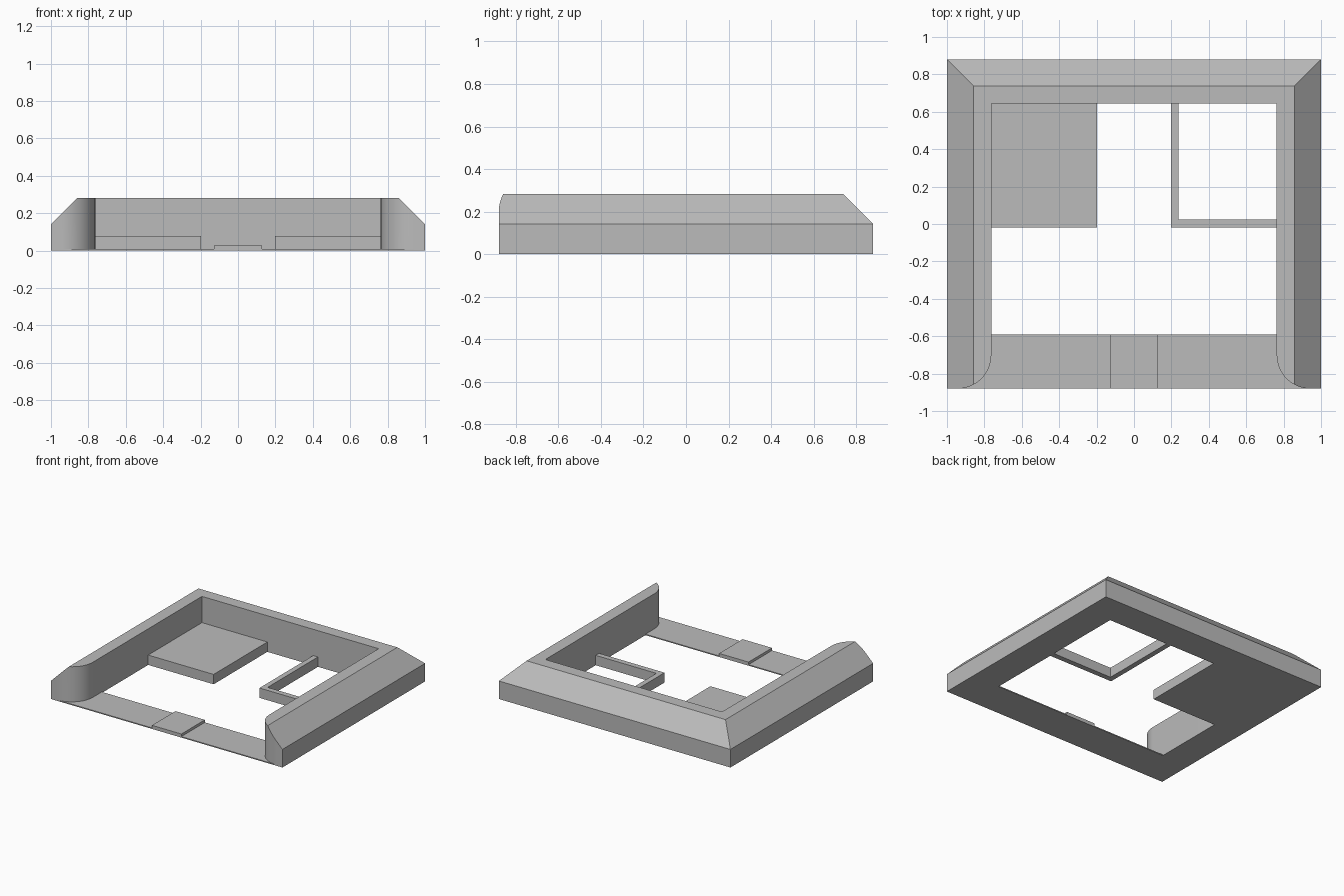
import bpy, bmesh
from math import sin, cos, pi

default = bpy.data.objects.get("Cube")
if default:
    bpy.data.objects.remove(default, do_unlink=True)

# Main dimensions
HX, HY, HEIGHT = 1.0, 0.88, 0.282
CHAMFER = 0.141
IN_X, IN_BACK, LIP_Y = 0.763, 0.645, -0.59
RADIUS, LIP_H, PAD_H = 0.18, 0.008, 0.077

grey = bpy.data.materials.new("plain grey")
grey.use_nodes = True
colour = (0.5, 0.5, 0.5, 1)
grey.diffuse_color = colour
grey.node_tree.nodes["Principled BSDF"].inputs["Base Color"].default_value = colour


def finish(name, bm):
    bmesh.ops.recalc_face_normals(bm, faces=bm.faces)
    mesh = bpy.data.meshes.new(name)
    bm.to_mesh(mesh)
    bm.free()
    mesh.materials.append(grey)
    obj = bpy.data.objects.new(name, mesh)
    bpy.context.collection.objects.link(obj)
    return obj


def prism(name, outline, z0, z1):
    """Extrude an xy outline from z0 to z1."""
    bm = bmesh.new()
    face = bm.faces.new([bm.verts.new((x, y, z0)) for x, y in outline])
    top = bmesh.ops.extrude_face_region(bm, geom=[face])["geom"]
    verts = [v for v in top if isinstance(v, bmesh.types.BMVert)]
    bmesh.ops.translate(bm, verts=verts, vec=(0, 0, z1 - z0))
    return finish(name, bm)


def rect(x0, x1, y0, y1):
    return [(x0, y0), (x1, y0), (x1, y1), (x0, y1)]


def mirrored(half):
    """Close a right-hand half outline with its mirror image."""
    return half + [(-x, y) for x, y in reversed(half)]


# Rounded front end of the side wall, running from inner face to front edge
STEPS = 20
arc = [(IN_X + RADIUS * (1 - cos(pi / 2 * i / STEPS)),
        -HY + RADIUS * (1 - sin(pi / 2 * i / STEPS))) for i in range(STEPS + 1)]

# Outer wall block, chamfered on the back and both sides
bm = bmesh.new()
rings = []
for z, inset in ((0, 0), (HEIGHT - CHAMFER, 0), (HEIGHT, CHAMFER)):
    corners = rect(-HX + inset, HX - inset, -HY, HY - inset)
    rings.append([bm.verts.new((x, y, z)) for x, y in corners])
for low, high in zip(rings, rings[1:]):
    for i in range(4):
        j = (i + 1) % 4
        bm.faces.new((low[i], low[j], high[j], high[i]))
bm.faces.new(rings[0])
bm.faces.new(rings[-1])
walls = finish("walls", bm)

# Cut the open interior
cutter = prism("interior_cutter",
               mirrored([(IN_X, IN_BACK)] + arc + [(arc[-1][0], -HY - 0.2)]), -0.2, 0.6)
cutter.hide_render = True
cut = walls.modifiers.new("interior", 'BOOLEAN')
cut.operation = 'DIFFERENCE'
cut.solver = 'EXACT'
cut.object = cutter
bpy.ops.object.select_all(action='DESELECT')
bpy.context.view_layer.objects.active = walls
walls.select_set(True)
bpy.ops.object.modifier_apply(modifier=cut.name)
bpy.data.objects.remove(cutter, do_unlink=True)
bpy.ops.object.shade_smooth_by_angle(angle=pi / 6)

# Thin front lip that fits around the rounded wall ends
prism("front_lip", mirrored([(IN_X, LIP_Y)] + arc), 0, LIP_H)

# Raised step in the middle of the lip
prism("front_step", rect(-0.127, 0.127, -HY, LIP_Y), LIP_H, 0.028)

# Solid platform in the back right corner
prism("platform", rect(-IN_X, -0.198, -0.018, IN_BACK), 0, PAD_H)

# L-shaped rail in the back left corner
prism("corner_rail", [(0.198, IN_BACK), (0.198, -0.018), (IN_X, -0.018),
                      (IN_X, 0.024), (0.239, 0.024), (0.239, IN_BACK)], 0, PAD_H)
